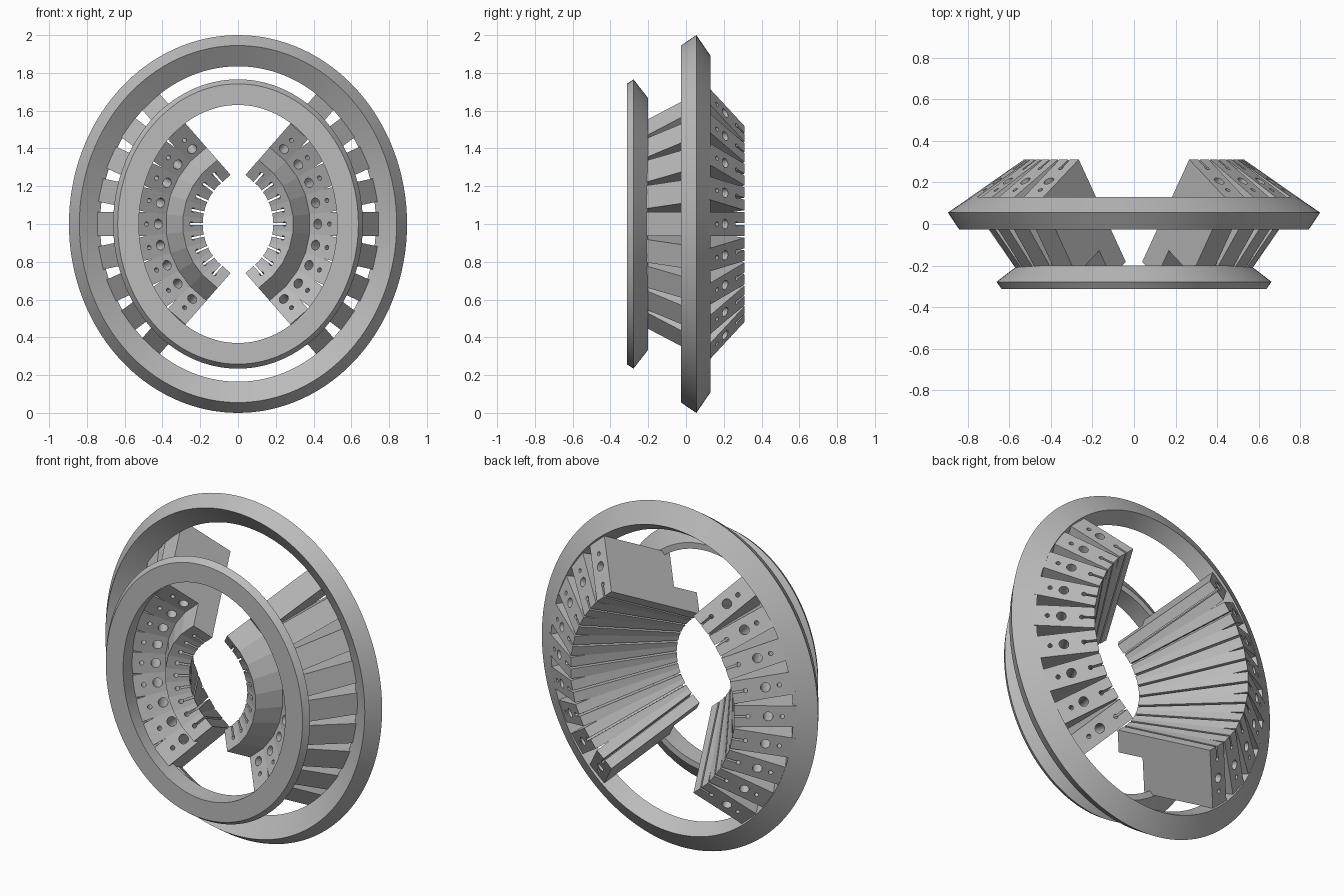
import bpy, bmesh, math
from mathutils import Matrix, Vector

cube = bpy.data.objects.get("Cube")
if cube:
    bpy.data.objects.remove(cube)

grey = bpy.data.materials.new("plain grey")
grey.use_nodes = True
grey.diffuse_color = (0.5, 0.5, 0.5, 1)
grey.node_tree.nodes["Principled BSDF"].inputs["Base Color"].default_value = (0.5, 0.5, 0.5, 1)

SHIFT = 0.105                      # arc centres sit this far across the middle
STEP = math.radians(12.2)          # angle between neighbouring blocks
HALF = 0.0625                      # half width of a block
TIP = Vector((0.634, 0.31, 0))     # back inner corner of a block
ACROSS = Vector((0.82, -0.572, 0)) # outward along the sloped back face
AXIS = Vector((0.572, 0.82, 0))    # along the block, towards the back


def make_object(name, bm):
    bmesh.ops.recalc_face_normals(bm, faces=bm.faces)
    mesh = bpy.data.meshes.new(name)
    bm.to_mesh(mesh)
    bm.free()
    mesh.materials.append(grey)
    obj = bpy.data.objects.new(name, mesh)
    bpy.context.collection.objects.link(obj)
    return obj


def smooth(obj):
    bpy.ops.object.select_all(action='DESELECT')
    obj.select_set(True)
    bpy.context.view_layer.objects.active = obj
    bpy.ops.object.shade_smooth_by_angle(angle=math.radians(30))


def oval_ring(name, profile, segments=128):
    """Sweep a (radius, depth) profile around an oval."""
    bm = bmesh.new()
    loops = []
    for i in range(segments):
        a = math.tau * i / segments
        loops.append([bm.verts.new(((r - SHIFT) * math.cos(a), y, 1 + r * math.sin(a)))
                      for r, y in profile])
    n = len(profile)
    for i in range(segments):
        p, q = loops[i], loops[(i + 1) % segments]
        for j in range(n):
            k = (j + 1) % n
            bm.faces.new((p[j], p[k], q[k], q[j]))
    smooth(make_object(name, bm))


def point(d, h):
    return TIP + ACROSS * d - AXIS * h


def block_body(name, wedge_sides):
    """Stepped block, narrowed to a wedge where it meets its neighbours."""
    bm = bmesh.new()
    outline = [point(d, h) for d, h in
               ((0, 0), (0, 0.6), (0.128, 0.6), (0.128, 0.445), (0.332, 0.445), (0.332, 0))]
    face = bm.faces.new([bm.verts.new(p - Vector((0, 0, HALF))) for p in outline])
    ext = bmesh.ops.extrude_face_region(bm, geom=[face])
    bmesh.ops.translate(bm, vec=(0, 0, 2 * HALF),
                        verts=[v for v in ext["geom"] if isinstance(v, bmesh.types.BMVert)])
    for side in wedge_sides:
        bmesh.ops.bisect_plane(bm, geom=bm.verts[:] + bm.edges[:] + bm.faces[:],
                               plane_co=(0, 0, 0), clear_outer=True,
                               plane_no=(-math.sin(STEP / 2), 0, side * math.cos(STEP / 2)))
        bmesh.ops.holes_fill(bm, edges=bm.edges[:], sides=0)
    return make_object(name, bm)


def drill(name, d, radius):
    """Round cutter running the whole length of a block."""
    frame = Matrix((ACROSS, Vector((0, 0, 1)), AXIS)).transposed().to_4x4()
    bm = bmesh.new()
    bmesh.ops.create_cone(bm, cap_ends=True, segments=20, radius1=radius, radius2=radius,
                          depth=1.2, matrix=Matrix.Translation(point(d, 0.3)) @ frame)
    return make_object(name, bm)


def slot_cutter(name, depth, width):
    frame = Matrix((ACROSS, Vector((0, 0, 1)), AXIS)).transposed().to_4x4()
    bm = bmesh.new()
    bmesh.ops.create_cube(bm, size=1, matrix=Matrix.Translation(point(depth / 2 - 0.02, 0.3))
                          @ frame @ Matrix.Diagonal((depth + 0.04, width, 1.3, 1)))
    return make_object(name, bm)


# Two oval rings with bevelled sections
oval_ring("main_ring", [(0.945, -0.027), (1.0, 0.055), (0.89, 0.13), (0.835, 0.05)])
oval_ring("front_ring", [(0.63, -0.313), (0.742, -0.313), (0.766, -0.278),
                         (0.665, -0.2), (0.63, -0.2)])

# Cutters: keyhole slot, large hole and small hole
cutters = [slot_cutter("slot_cutter", 0.07, 0.011), drill("keyhole_cutter", 0.072, 0.012),
           drill("large_hole_cutter", 0.18, 0.026), drill("small_hole_cutter", 0.255, 0.012)]
for c in cutters:
    c.hide_render = True


def finished_block(name, wedge_sides):
    obj = block_body(name, wedge_sides)
    for c in cutters:
        mod = obj.modifiers.new("cut", 'BOOLEAN')
        mod.operation, mod.solver, mod.object = 'DIFFERENCE', 'EXACT', c
    bpy.context.view_layer.update()
    done = obj.evaluated_get(bpy.context.evaluated_depsgraph_get())
    mesh = bpy.data.meshes.new_from_object(done)
    bpy.data.objects.remove(obj)
    return mesh


middle = finished_block("middle_block", (1, -1))
upper_end = finished_block("upper_end_block", (-1,))
lower_end = finished_block("lower_end_block", (1,))
for c in cutters:
    bpy.data.objects.remove(c)

# Nine blocks fanned along each side, mirrored left to right
for side, label in ((1, "left"), (-1, "right")):
    bm = bmesh.new()
    for k in range(-4, 5):
        source = upper_end if k == 4 else lower_end if k == -4 else middle
        part = source.copy()
        part.transform(Matrix.Diagonal((side, 1, 1, 1)) @ Matrix.Translation((-SHIFT, 0, 1))
                       @ Matrix.Rotation(-STEP * k, 4, 'Y'))
        bm.from_mesh(part)
        bpy.data.meshes.remove(part)
    smooth(make_object(label + "_blocks", bm))
